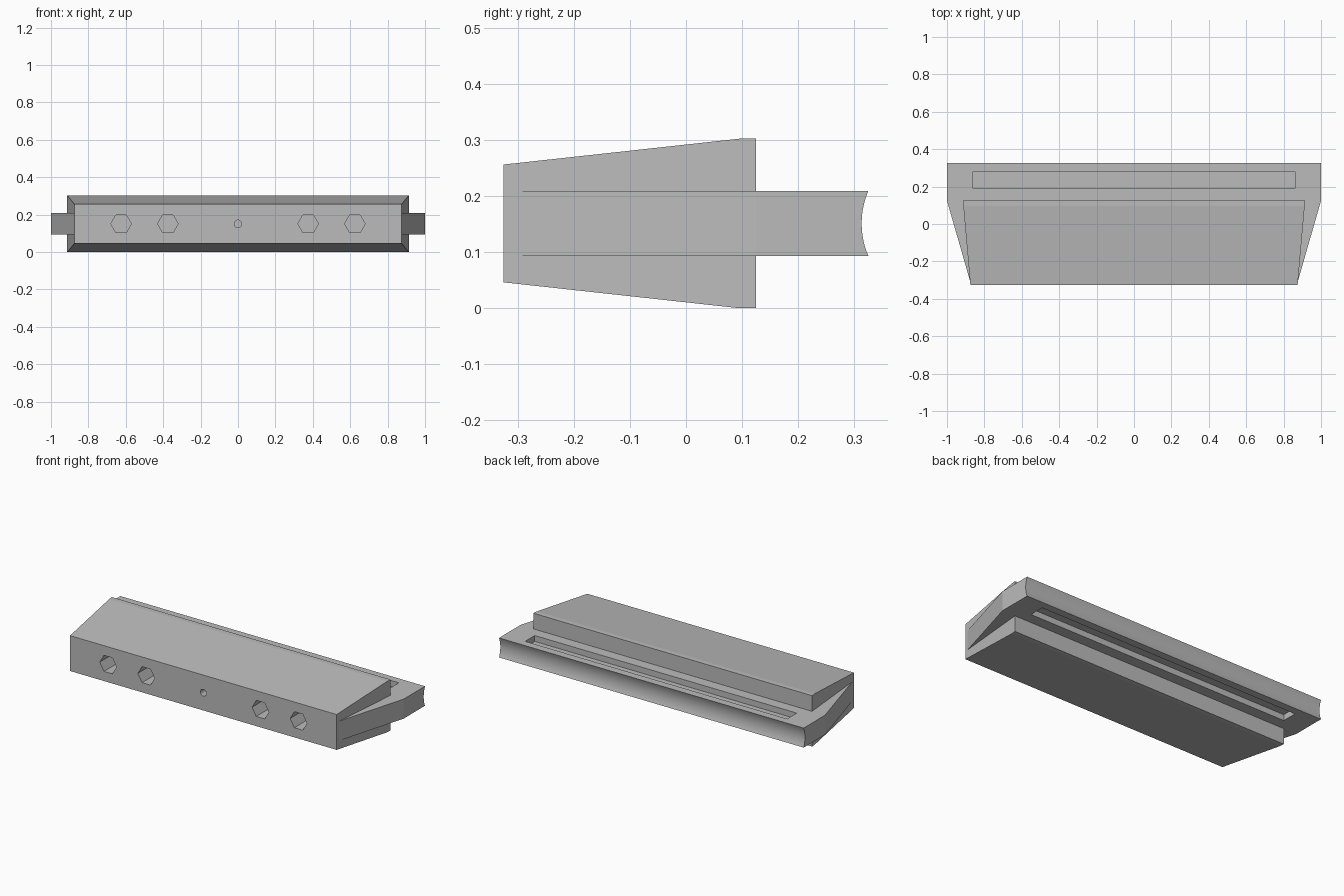
import bpy, bmesh, math
from mathutils import Matrix, Vector

if "Cube" in bpy.data.objects:
    bpy.data.objects.remove(bpy.data.objects["Cube"], do_unlink=True)

MID = 0.151            # height of the symmetry plane
FRONT, STEP, BACK = -0.325, 0.125, 0.325

grey = bpy.data.materials.new("plain_grey")
grey.use_nodes = True
grey.diffuse_color = (0.5, 0.5, 0.5, 1)
grey.node_tree.nodes["Principled BSDF"].inputs["Base Color"].default_value = (0.5, 0.5, 0.5, 1)


def finish(name, bm):
    bmesh.ops.recalc_face_normals(bm, faces=bm.faces)
    mesh = bpy.data.meshes.new(name)
    bm.to_mesh(mesh)
    bm.free()
    mesh.materials.append(grey)
    ob = bpy.data.objects.new(name, mesh)
    bpy.context.collection.objects.link(ob)
    return ob


def tapered_prism(name, profile, half_width, fold=None):
    """Span a (y, z) side profile across x, with a width that depends on y."""
    bm = bmesh.new()
    sides = [[bm.verts.new((s * half_width(y), y, z)) for y, z in profile] for s in (-1, 1)]
    n = len(profile)
    for i in range(n):
        j = (i + 1) % n
        bm.faces.new((sides[0][i], sides[0][j], sides[1][j], sides[1][i]))
    for ring in sides:
        bm.faces.new(ring)
        if fold is not None:
            bmesh.ops.connect_verts(bm, verts=[v for v in ring if abs(v.co.y - fold) < 1e-5])
    return finish(name, bm)


def box(name, centre, size):
    bm = bmesh.new()
    bmesh.ops.create_cube(bm, size=1, matrix=Matrix.Translation(centre) @ Matrix.Diagonal((*size, 1)))
    return finish(name, bm)


def bore(name, x, radius, sides, depth):
    """Bore cutter running back from the front face."""
    bm = bmesh.new()
    ring = []
    for i in range(sides):
        a = 2 * math.pi * i / sides
        ring.append(bm.verts.new((x + radius * math.cos(a), FRONT - 0.05, MID + radius * math.sin(a))))
    cap = bm.faces.new(ring)
    out = bmesh.ops.extrude_face_region(bm, geom=[cap])["geom"]
    bmesh.ops.translate(bm, vec=Vector((0, depth + 0.05, 0)),
                        verts=[v for v in out if isinstance(v, bmesh.types.BMVert)])
    return finish(name, bm)


def combine(target, other, operation):
    mod = target.modifiers.new("combine", "BOOLEAN")
    mod.operation = operation
    mod.solver = "EXACT"
    mod.object = other
    bpy.ops.object.select_all(action="DESELECT")
    bpy.context.view_layer.objects.active = target
    target.select_set(True)
    bpy.ops.object.modifier_apply(modifier=mod.name)
    bpy.data.objects.remove(other, do_unlink=True)


# Wedge-shaped body, thicker towards the back
upper = [(FRONT, 0.105), (0.095, 0.151), (STEP, 0.151)]
profile = [(y, MID + h) for y, h in upper] + [(y, MID - h) for y, h in reversed(upper)]
body = tapered_prism("wedge_body", profile,
                     lambda y: 0.875 + 0.04 * (y - FRONT) / (STEP - FRONT))

# Central plate with a hollowed back edge
H, SAG, SEG = 0.058, 0.012, 12
R = (H * H + SAG * SAG) / (2 * SAG)
half = math.asin(H / R)
arc = []
for i in range(SEG + 1):
    a = half * (2 * i / SEG - 1)
    arc.append((BACK - SAG + R * (1 - math.cos(a)), MID + R * math.sin(a)))
start = -0.318
profile = [(start, MID - H), (STEP, MID - H)] + arc + [(STEP, MID + H), (start, MID + H)]
plate = tapered_prism("central_plate", profile,
                      lambda y: min(1, 0.873 + 0.127 * (y - start) / (STEP - start)), STEP)
combine(body, plate, "UNION")

# Long shallow slot in the top and bottom of the plate
for s in (-1, 1):
    combine(body, box("slot_cutter", (0, 0.235, MID + s * H), (1.72, 0.09, 0.07)), "DIFFERENCE")

# Four hexagonal sockets and a small round hole in the front
for x in (-0.625, -0.375, 0.375, 0.625):
    combine(body, bore("socket_cutter", x, 0.055, 6, 0.15), "DIFFERENCE")
combine(body, bore("hole_cutter", 0, 0.02, 20, 0.1), "DIFFERENCE")

# Smooth only the hollowed back edge
bpy.ops.object.shade_smooth_by_angle(angle=math.radians(5))
